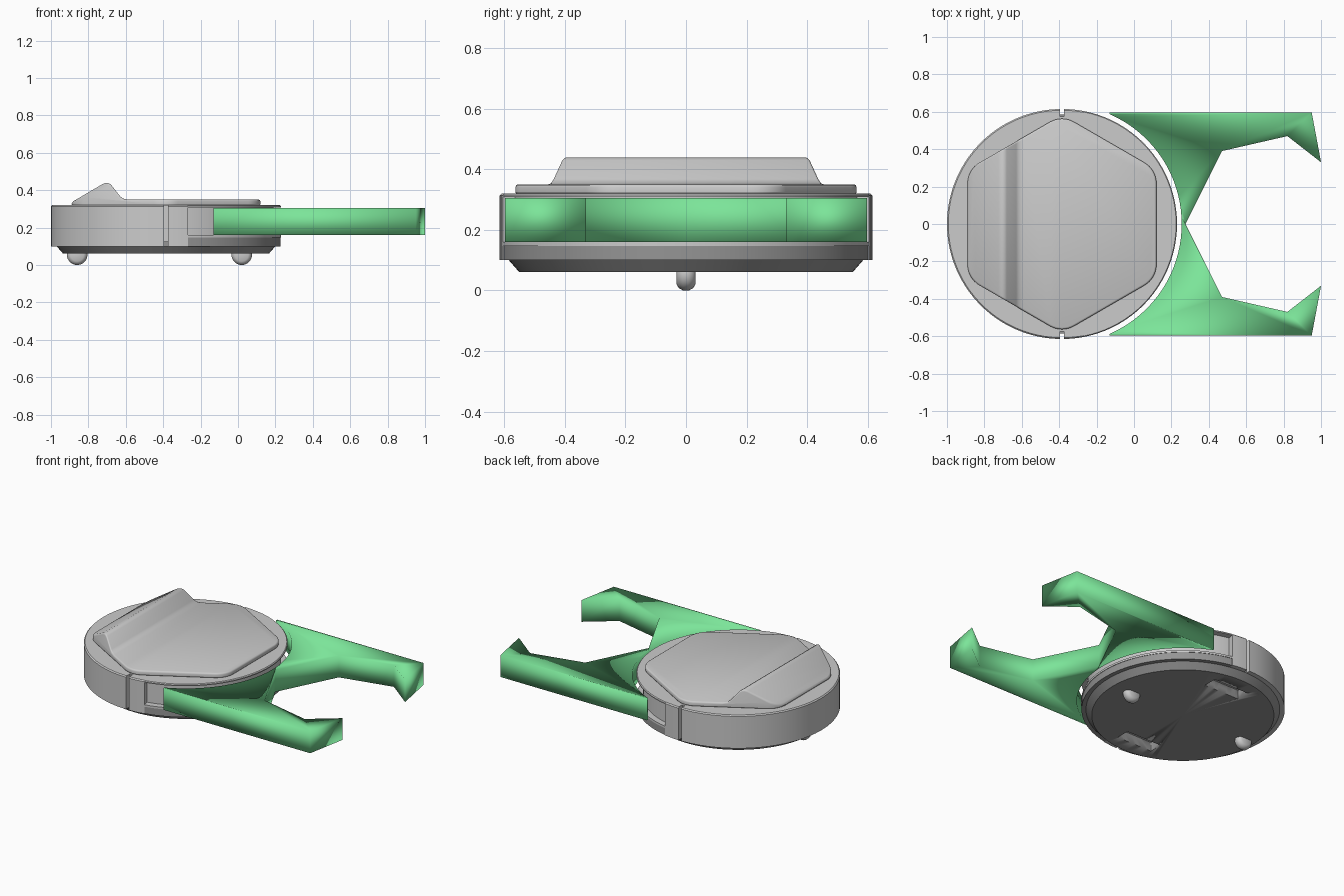
import bpy, bmesh
from math import sin, cos, pi, radians
from mathutils import Vector

if "Cube" in bpy.data.objects:
    bpy.data.objects.remove(bpy.data.objects["Cube"])

CX = -0.385  # centre of the round body


def material(name, rgb):
    m = bpy.data.materials.new(name)
    m.diffuse_color = (*rgb, 1)
    m.use_nodes = True
    m.node_tree.nodes["Principled BSDF"].inputs["Base Color"].default_value = m.diffuse_color
    return m


GREEN = material("green", (0.2, 0.78, 0.32))
DARK = material("dark_grey", (0.3, 0.3, 0.3))


def finish(name, bm, mat=None, angle=35):
    bmesh.ops.remove_doubles(bm, verts=bm.verts, dist=1e-5)
    bmesh.ops.recalc_face_normals(bm, faces=bm.faces)
    me = bpy.data.meshes.new(name)
    bm.to_mesh(me)
    bm.free()
    ob = bpy.data.objects.new(name, me)
    bpy.context.collection.objects.link(ob)
    if mat:
        me.materials.append(mat)
    bpy.ops.object.select_all(action='DESELECT')
    ob.select_set(True)
    bpy.context.view_layer.objects.active = ob
    if angle >= 180:
        bpy.ops.object.shade_smooth()
    else:
        bpy.ops.object.shade_smooth_by_angle(angle=radians(angle))
    return ob


def lathe(name, profile, a0=0, a1=360, mat=None, seg=96):
    """Turn a closed (radius, z) profile about the body axis."""
    bm = bmesh.new()
    full = a1 - a0 >= 360
    n = max(2, round(seg * (a1 - a0) / 360))
    rings = []
    for i in range(n if full else n + 1):
        a = radians(a0 + (a1 - a0) * i / n)
        rings.append([bm.verts.new((CX + r * cos(a), r * sin(a), z)) for r, z in profile])
    m = len(profile)
    for i in range(n):
        p, q = rings[i], rings[(i + 1) % len(rings)]
        for j in range(m):
            k = (j + 1) % m
            if profile[j][0] == 0 and profile[k][0] == 0:
                continue
            bm.faces.new((p[j], p[k], q[k], q[j]))
    if not full:
        bm.faces.new(rings[0])
        bm.faces.new(rings[-1])
    return finish(name, bm, mat)


def prism(name, pts, push, mat=None, angle=35):
    """Extrude a polygon of 3D points along a vector."""
    bm = bmesh.new()
    f = bm.faces.new([bm.verts.new(p) for p in pts])
    new = bmesh.ops.extrude_face_region(bm, geom=[f])["geom"]
    bmesh.ops.translate(bm, vec=push, verts=[v for v in new if isinstance(v, bmesh.types.BMVert)])
    return finish(name, bm, mat, angle)


def boolean(ob, cutter, op):
    md = ob.modifiers.new(op.lower(), 'BOOLEAN')
    md.operation, md.object, md.solver = op, cutter, 'EXACT'
    cutter.hide_render = True
    cutter.hide_viewport = True
    cutter.display_type = 'WIRE'


# dark base plate with chamfered edge and two side slots
base = lathe("base_plate", [(0, 0.06), (0.55, 0.06), (0.585, 0.1), (0.585, 0.125), (0, 0.125)], mat=DARK)
for s in (1, -1):
    y = 0.41 * s
    slot = prism("slot_cutter", [(CX - 0.13, y - 0.045, 0), (CX + 0.13, y - 0.045, 0),
                                 (CX + 0.13, y + 0.045, 0), (CX - 0.13, y + 0.045, 0)], (0, 0, 0.3))
    boolean(base, slot, 'DIFFERENCE')
lathe("base_front_band", [(0.5, 0.1), (0.612, 0.1), (0.612, 0.147), (0.5, 0.147)], -79, 79, DARK)

# grey body: core, full-height rear wall, side blocks past the seam, grooved front
lathe("body_core", [(0, 0.12), (0.575, 0.12), (0.575, 0.32), (0, 0.32)])
wall = [(0.5, 0.1), (0.615, 0.1), (0.615, 0.313), (0.608, 0.32), (0.5, 0.32)]
lathe("rear_wall", wall, 91, 269)
lathe("side_block_back", wall, 79, 89)
lathe("side_block_front", wall, 271, 281)
lathe("front_ledge", [(0.5, 0.147), (0.615, 0.147), (0.615, 0.16), (0.5, 0.16)], -79, 79)
lathe("front_lip", [(0.5, 0.308), (0.615, 0.308), (0.615, 0.315), (0.61, 0.32), (0.5, 0.32)], -79, 79)

# hexagonal top cover: ridge profile clipped by a rounded hexagon
profile = [(-0.95, 0.31), (-0.95, 0.305), (-0.89, 0.335), (-0.725, 0.432), (-0.71, 0.439), (-0.695, 0.439),
           (-0.68, 0.43), (-0.63, 0.367), (-0.615, 0.355), (-0.59, 0.35), (0.2, 0.35), (0.2, 0.31)]
profile = [(-0.95, 0.3)] + profile[2:-1] + [(0.2, 0.3)]
cover = prism("top_cover", [(x, -0.7, z) for x, z in profile], (0, 1.4, 0))
corner_r, outline = 0.13, []
for i in range(6):
    a = radians(30 + 60 * i)
    d = (0.505 - corner_r) / cos(pi / 6)
    for j in range(9):
        b = a + radians(-30 + 60 * j / 8)
        outline.append((CX + d * cos(a) + corner_r * cos(b), d * sin(a) + corner_r * sin(b), 0.315))
hexagon = prism("hexagon_cutter", outline, (0, 0, 0.3))
boolean(cover, hexagon, 'INTERSECT')
bev = cover.modifiers.new("soft_edge", 'BEVEL')
bev.width, bev.segments, bev.limit_method, bev.angle_limit = 0.01, 2, 'ANGLE', radians(50)

# green pincer frame around the front half
half = [(0.275, 0), (0.47, 0.39), (0.82, 0.47), (1.0, 0.33), (0.95, 0.597), (-0.13, 0.597)]
arc = [(CX + 0.64 * cos(a), 0.64 * sin(a)) for a in (radians(66.5 - 66.5 * i / 20) for i in range(41))]
lower = [(x, -y) for x, y in reversed(half[1:])]
prism("pincer_frame", [(x, y, 0.16) for x, y in half + arc + lower], (0, 0, 0.145), GREEN, 180)

# two small rounded wheels under the base
for name, x in (("rear_wheel", -0.86), ("front_wheel", 0.02)):
    bm = bmesh.new()
    prof = [(0, -0.031), (0.035, -0.031), (0.047, -0.024), (0.055, -0.01),
            (0.055, 0.01), (0.047, 0.024), (0.035, 0.031), (0, 0.031)]
    vs = [bm.verts.new((x + r, y, 0.055)) for r, y in prof]
    es = [bm.edges.new(p) for p in zip(vs, vs[1:])]
    bmesh.ops.spin(bm, geom=vs + es, cent=(x, 0, 0.055), axis=(0, 1, 0), angle=2 * pi, steps=32)
    finish(name, bm)
